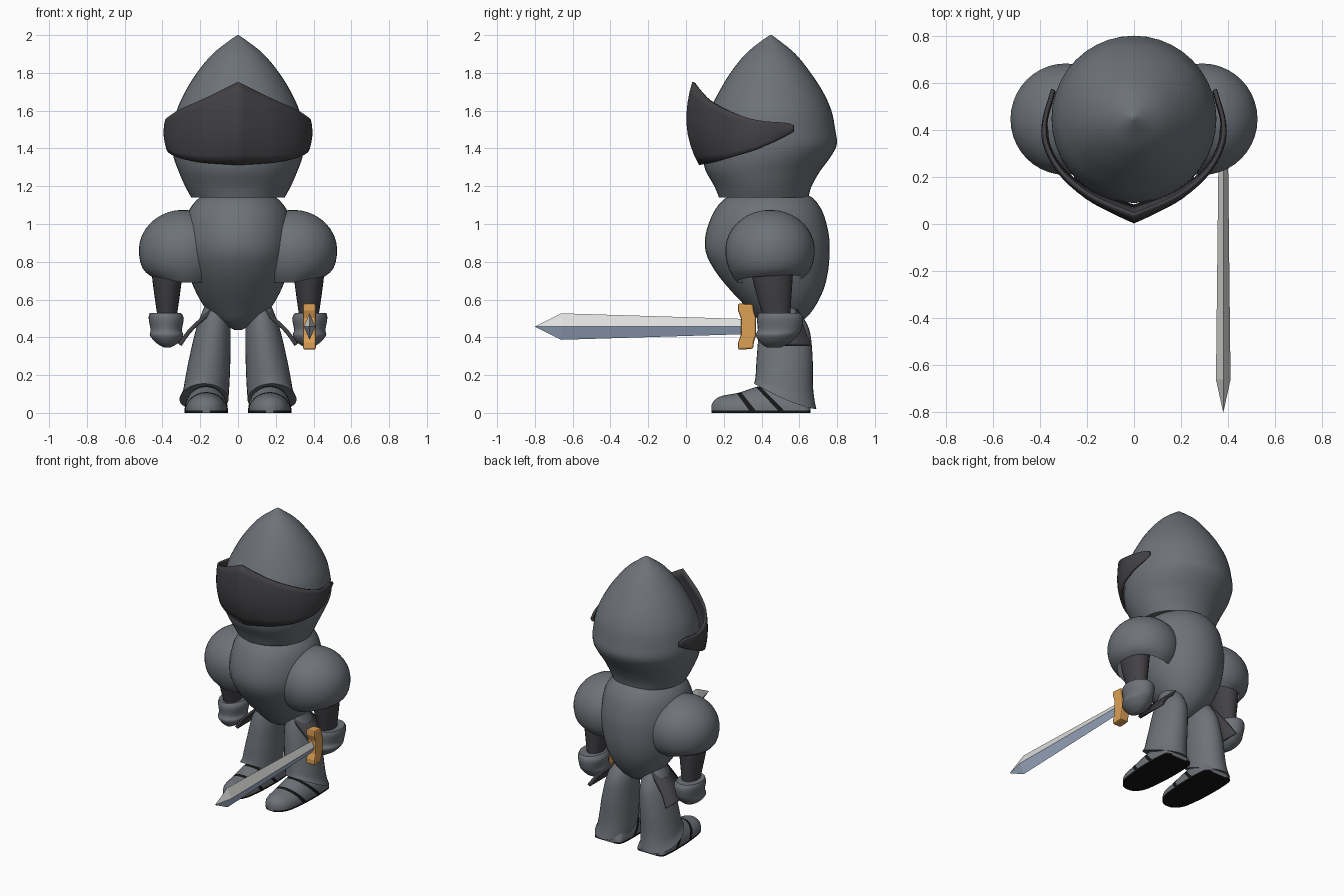
import bpy, bmesh, math

if "Cube" in bpy.data.objects:
    bpy.data.objects.remove(bpy.data.objects["Cube"])


def material(name, rgb):
    m = bpy.data.materials.new(name)
    m.diffuse_color = (*rgb, 1)
    m.use_nodes = True
    m.node_tree.nodes["Principled BSDF"].inputs["Base Color"].default_value = m.diffuse_color
    return m


STEEL = material("steel_grey", (0.155, 0.17, 0.19))
DARK = material("dark_iron", (0.055, 0.052, 0.058))
BLACK = material("sole_black", (0.008, 0.008, 0.008))
GOLD = material("guard_gold", (0.72, 0.35, 0.09))
LIGHT = material("blade_light", (0.74, 0.74, 0.72))
BLUE = material("blade_blue", (0.37, 0.46, 0.62))


def spline(pts, sub):
    """Smooth curve through tuples (Catmull-Rom)."""
    out = []
    for i in range(len(pts) - 1):
        p0, p1, p2, p3 = (pts[max(i - 1, 0)], pts[i], pts[i + 1],
                          pts[min(i + 2, len(pts) - 1)])
        for j in range(sub):
            t = j / sub
            out.append(tuple(0.5 * (2 * b + (c - a) * t + (2 * a - 5 * b + 4 * c - d) * t * t
                                    + (3 * b - a - 3 * c + d) * t ** 3)
                             for a, b, c, d in zip(p0, p1, p2, p3)))
    return out + [tuple(pts[-1])]


def finish(name, bm, mats, mirror=False, solid=0, angle=35, smooth=True):
    if not solid:
        bmesh.ops.recalc_face_normals(bm, faces=bm.faces)
    me = bpy.data.meshes.new(name)
    bm.to_mesh(me)
    bm.free()
    for m in mats:
        me.materials.append(m)
    ob = bpy.data.objects.new(name, me)
    bpy.context.collection.objects.link(ob)
    if smooth:
        bpy.ops.object.select_all(action='DESELECT')
        ob.select_set(True)
        bpy.context.view_layer.objects.active = ob
        bpy.ops.object.shade_smooth_by_angle(angle=math.radians(angle))
    if mirror:
        ob.modifiers.new("mirror", 'MIRROR')
    if solid:
        s = ob.modifiers.new("thickness", 'SOLIDIFY')
        s.thickness = solid
        s.offset = 0
    return ob


def grid(bm, rows, closed=False):
    """Skin rows of points; returns vertex rows and faces."""
    vs = [[bm.verts.new(p) for p in r] for r in rows]
    n = len(vs[0])
    faces = []
    for i, (a, b) in enumerate(zip(vs, vs[1:])):
        for j in range(n if closed else n - 1):
            k = (j + 1) % n
            faces.append((i, bm.faces.new((a[j], a[k], b[k], b[j]))))
    return vs, faces


def loft(name, rings, mat, mirror=False, sub=4, n=40, post=None, open_end=False):
    """Elliptical rings given as (z, centre x, front y, back y, half width)."""
    bm = bmesh.new()
    rows = []
    for z, cx, y0, y1, rx in spline(rings, sub):
        row = []
        for j in range(n):
            a = 2 * math.pi * j / n
            p = (cx + rx * math.cos(a), (y0 + y1) / 2 + (y1 - y0) / 2 * math.sin(a), z)
            row.append(post(*p) if post else p)
        rows.append(row)
    vs, _ = grid(bm, rows, True)
    bm.faces.new(vs[0])
    if not open_end:
        bm.faces.new(vs[-1])
    return finish(name, bm, [mat], mirror)


# Helmet and torso
loft("helmet", [(2.0, 0, .445, .455, .004), (1.97, 0, .40, .495, .047), (1.9, 0, .315, .58, .135),
                (1.8, 0, .235, .66, .218), (1.7, 0, .175, .725, .28), (1.6, 0, .125, .77, .325),
                (1.5, 0, .10, .79, .345), (1.42, 0, .092, .798, .35), (1.35, 0, .09, .762, .34),
                (1.28, 0, .105, .71, .315), (1.2, 0, .15, .665, .28), (1.14, 0, .175, .648, .247)], STEEL)
loft("torso", [(1.155, 0, .26, .64, .17), (1.13, 0, .20, .68, .215), (1.06, 0, .145, .725, .265),
               (.95, 0, .105, .755, .285), (.85, 0, .105, .76, .285), (.75, 0, .155, .752, .265),
               (.65, 0, .235, .727, .228), (.55, 0, .33, .675, .17), (.48, 0, .40, .61, .10),
               (.44, 0, .48, .54, .02)], STEEL)

# Visor: bowed band coming to a ridge at the front
bm = bmesh.new()
cols = spline([(0, .01, 1.315, 1.75), (.1, .057, 1.32, 1.702), (.2, .113, 1.327, 1.655),
               (.3, .20, 1.345, 1.61), (.36, .29, 1.37, 1.573), (.385, .37, 1.395, 1.55),
               (.38, .45, 1.43, 1.54), (.36, .52, 1.465, 1.535), (.345, .57, 1.495, 1.52)], 3)
rows = []
for x, y, lo, hi in cols:
    row = []
    fade = max(0.25, 1 - x / .45) if y < .4 else .15
    for k in range(9):
        t = k / 8
        d = (.15 * (1 - t / .55) ** 2 if t < .55 else .07 * ((t - .55) / .45) ** 2) * fade
        row.append((x * (1 - d), .45 + (y - .45) * (1 - d), lo + (hi - lo) * t))
    rows.append(row)
grid(bm, rows)
finish("visor", bm, [DARK], True, .016)

# Shoulder domes, open below with an arched outer edge
dome = []
for i in range(15):
    a = math.radians(88 - i * 9.35)
    c, s = math.cos(a), math.sin(a)
    dome.append((.86 + (.215 if s > 0 else .25) * s, .29, .445 - .237 * c, .445 + .237 * c, .235 * c))


def arch(x, y, z):
    w = max(0, (.80 - z) / .13) ** 2
    side = max(0, (x - .29) / .2) * .055
    return x, y, z + w * (side + max(0, y - .45) * .18)


loft("shoulder_guard", dome, STEEL, True, sub=1, post=arch, open_end=True)

# Arms and gauntlets
loft("arm", [(.86, .37, .34, .57, .09), (.72, .375, .35, .565, .08), (.5, .375, .41, .55, .05)],
     DARK, True, n=24)
loft("gauntlet", [(.53, .385, .385, .605, .082), (.50, .38, .375, .62, .093), (.44, .38, .38, .61, .083),
                  (.41, .378, .37, .59, .088), (.37, .375, .395, .55, .058), (.345, .375, .43, .5, .015)],
     STEEL, True, n=28)


# Legs with a slanted hem over the shoe
def hem(x, y, z):
    w = max(0, 1 - z / .3)
    return x, y, z + .145 * max(0, (.69 - y) / .33) ** 1.4 * w


loft("leg", [(.56, .12, .42, .58, .06), (.45, .13, .39, .65, .09), (.3, .148, .375, .67, .108),
             (.15, .162, .37, .672, .118), (.07, .17, .366, .68, .122), (.02, .18, .36, .69, .13)],
     STEEL, True, n=32, post=hem)

# Hip plates
bm = bmesh.new()
prof = spline([(.14, .54), (.2, .487), (.25, .44), (.285, .395), (.308, .36)], 3)
grid(bm, [[(x, .42, z), (x, .59 + (.54 - z) * .38, z)] for x, z in prof])
finish("hip_plate", bm, [DARK], True, .022)

# Shoes with two black joints and a black sole
bm = bmesh.new()
secs = spline([(.135, .02, .03), (.15, .058, .055), (.19, .092, .078), (.28, .110, .095),
               (.37, .115, .125), (.46, .112, .14), (.58, .10, .13), (.66, .06, .08)], 8)
rows = []
for y, w, h in secs:
    pull = .5 * (y - .135) * min(1, (.66 - y) / .27)
    row = [(.168 - w, y + pull, 0)]
    for k in range(17):
        a = math.pi * (1 - k / 16)
        s = math.sin(a)
        row.append((.168 + w * math.cos(a), y + pull * (1 - s), .012 + h * s))
    rows.append(row + [(.168 + w, y + pull, 0)])
vs, faces = grid(bm, rows, True)
bm.faces.new(vs[0])
bm.faces.new(vs[-1])
for i, f in faces:
    yc = (secs[i][0] + secs[i + 1][0]) / 2
    joint = .268 < yc < .29 or .372 < yc < .395
    if joint or max(v.co.z for v in f.verts) < .013:
        f.material_index = 1
finish("shoe", bm, [STEEL, BLACK], True)

# Sword guard
bm = bmesh.new()
half = [(.275, .123), (.355, .118), (.36, .08), (.37, .05)]
inner = [(.29, .045), (.275, .085)]
outline = [(y, .457 + z) for y, z in half] + [(y, .457 - z) for y, z in reversed(half)]
outline += [(y, .457 - z) for y, z in reversed(inner)] + [(y, .457 + z) for y, z in inner]
f = bm.faces.new([bm.verts.new((.345, y, z)) for y, z in outline])
ext = bmesh.ops.extrude_face_region(bm, geom=[f])["geom"]
bmesh.ops.translate(bm, vec=(.067, 0, 0), verts=[v for v in ext if isinstance(v, bmesh.types.BMVert)])
guard = finish("sword_guard", bm, [GOLD], smooth=False)
b = guard.modifiers.new("bevel", 'BEVEL')
b.width = .01
b.segments = 2

# Sword blade: diamond section, light upper and blue lower facets
bm = bmesh.new()
rows = [[(.379 + w, y, .457), (.379, y, .457 + h), (.379 - w, y, .457), (.379, y, .457 - h)]
        for y, w, h in [(.32, .02, .04), (-.66, .031, .07), (-.8, .0005, .0005)]]
vs, _ = grid(bm, rows, True)
bm.faces.new(vs[0])
bm.faces.new(vs[-1])
for f in bm.faces:
    f.material_index = 0 if f.calc_center_median().z > .4571 else 1
finish("sword_blade", bm, [LIGHT, BLUE], smooth=False)
